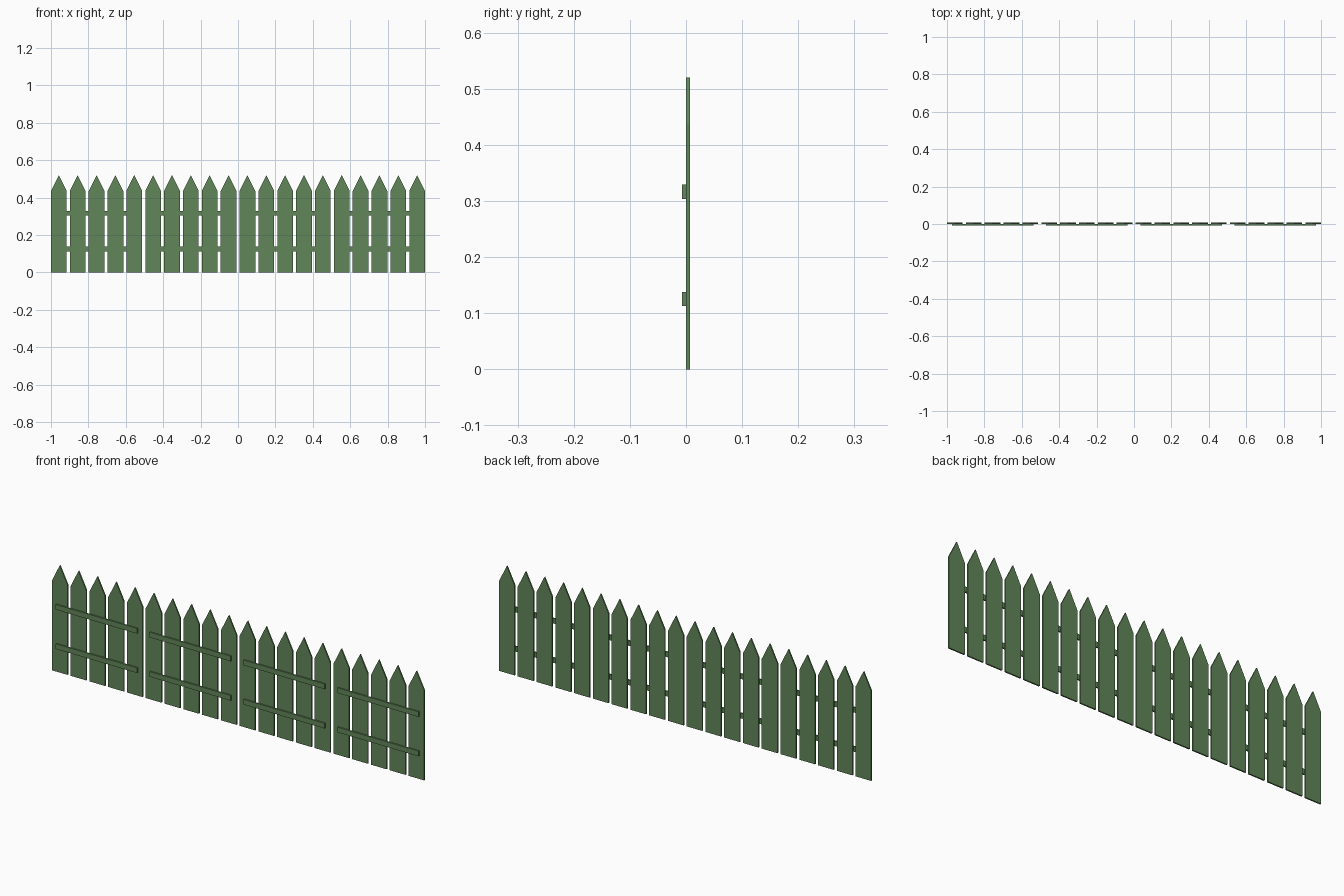
import bpy, bmesh

if "Cube" in bpy.data.objects:
    bpy.data.objects.remove(bpy.data.objects["Cube"])

green = bpy.data.materials.new("fence_green")
green.diffuse_color = (0.12, 0.24, 0.10, 1)
green.use_nodes = True
green.node_tree.nodes["Principled BSDF"].inputs["Base Color"].default_value = green.diffuse_color


def extruded(name, profile, y0, y1):
    """Extrude an x-z outline from y0 to y1."""
    bm = bmesh.new()
    face = bm.faces.new([bm.verts.new((x, y0, z)) for x, z in profile])
    geom = bmesh.ops.extrude_face_region(bm, geom=[face])["geom"]
    verts = [g for g in geom if isinstance(g, bmesh.types.BMVert)]
    bmesh.ops.translate(bm, verts=verts, vec=(0, y1 - y0, 0))
    bmesh.ops.recalc_face_normals(bm, faces=bm.faces)
    mesh = bpy.data.meshes.new(name)
    bm.to_mesh(mesh)
    bm.free()
    mesh.materials.append(green)
    obj = bpy.data.objects.new(name, mesh)
    bpy.context.collection.objects.link(obj)
    return obj


SECTIONS, PER_SECTION = 4, 5
HALF_W, SHOULDER, TIP = 0.042, 0.436, 0.52
PITCH = (2 - 2 * HALF_W) / (SECTIONS * PER_SECTION - 1)
RAIL_HALF = 0.218

for s in range(SECTIONS):
    # Pointed pickets
    first = -1 + HALF_W + s * PER_SECTION * PITCH
    for i in range(PER_SECTION):
        x = first + i * PITCH
        extruded(f"picket_{s + 1}_{i + 1}",
                 [(x - HALF_W, 0), (x + HALF_W, 0), (x + HALF_W, SHOULDER),
                  (x, TIP), (x - HALF_W, SHOULDER)], 0.0, 0.007)

    # Two rails across the front of each section
    mid = first + (PER_SECTION - 1) / 2 * PITCH
    for label, z0, z1 in (("lower", 0.113, 0.138), ("upper", 0.304, 0.329)):
        extruded(f"{label}_rail_{s + 1}",
                 [(mid - RAIL_HALF, z0), (mid + RAIL_HALF, z0),
                  (mid + RAIL_HALF, z1), (mid - RAIL_HALF, z1)], -0.007, 0.0)
